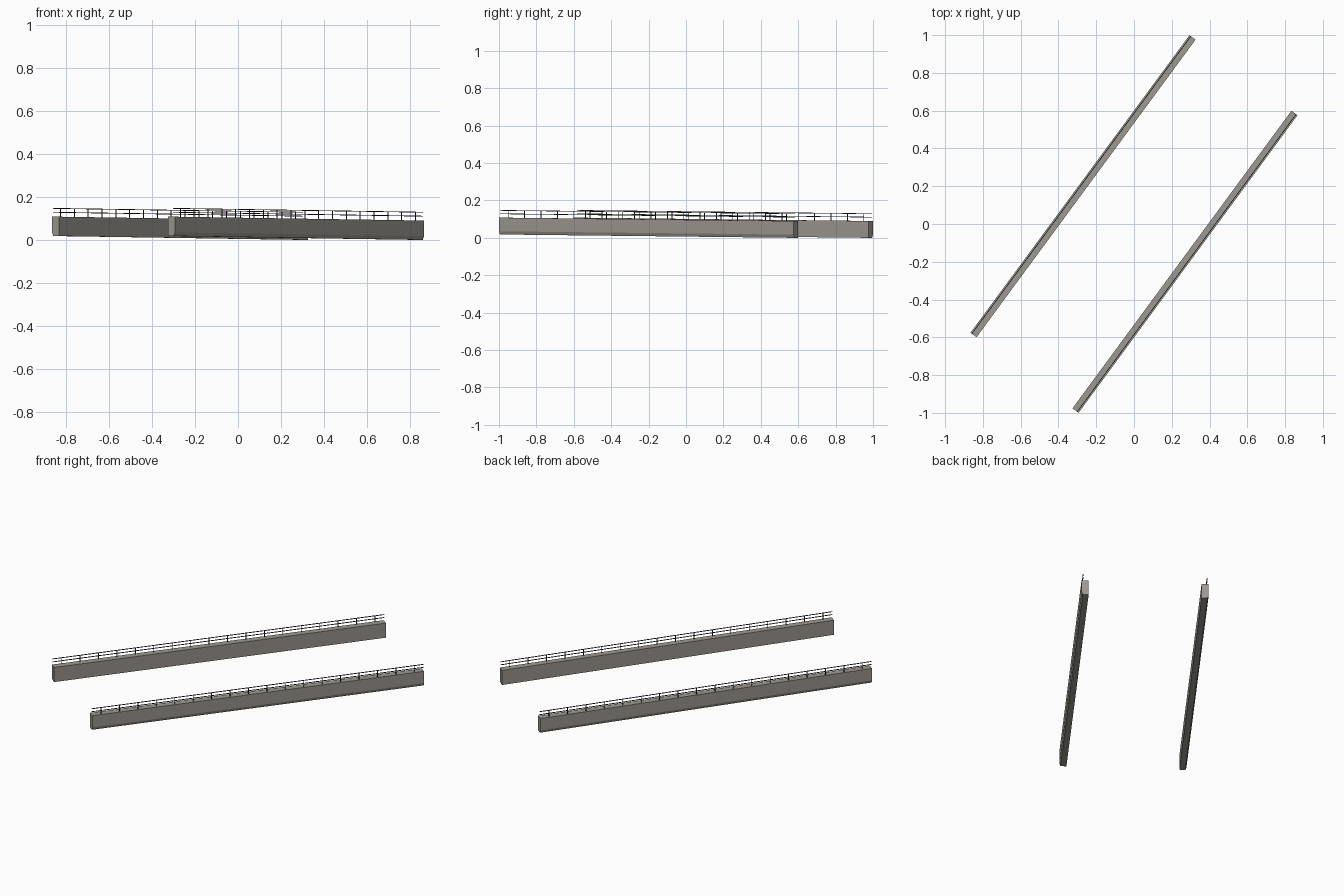
import bpy, bmesh, math
from mathutils import Vector

if "Cube" in bpy.data.objects:
    bpy.data.objects.remove(bpy.data.objects["Cube"])

ANGLE = math.radians(53.65)
LENGTH, WIDTH, HEIGHT = 1.956, 0.04, 0.09
DROP = 0.018                      # fall over the full length
POSTS, RAIL_H, RAIL_T = 18, 0.0405, 0.0035
RAIL_U = 0.011                    # railing offset towards the outer edge
ALONG = Vector((math.cos(ANGLE), math.sin(ANGLE), 0))
ACROSS = Vector((math.sin(ANGLE), -math.cos(ANGLE), 0))


def material(name, colour):
    m = bpy.data.materials.new(name)
    m.diffuse_color = (*colour, 1)
    m.use_nodes = True
    m.node_tree.nodes["Principled BSDF"].inputs["Base Color"].default_value = m.diffuse_color
    return m


concrete = material("concrete", (0.34, 0.32, 0.285))
metal = material("dark_metal", (0.03, 0.03, 0.04))


def sweep(bm, profile, s0, s1, place):
    """Closed (across, height) profile swept along the beam from s0 to s1."""
    a, b = ([bm.verts.new(place(s, u, z)) for u, z in profile] for s in (s0, s1))
    n = len(profile)
    bm.faces.new(a)
    bm.faces.new(b[::-1])
    for i in range(n):
        j = (i + 1) % n
        bm.faces.new((a[i], b[i], b[j], a[j]))


def rect(u, z0, z1, w):
    return [(u - w / 2, z0), (u + w / 2, z0), (u + w / 2, z1), (u - w / 2, z1)]


def finish(bm, name, mat):
    bmesh.ops.recalc_face_normals(bm, faces=bm.faces)
    me = bpy.data.meshes.new(name)
    bm.to_mesh(me)
    bm.free()
    me.materials.append(mat)
    bpy.context.collection.objects.link(bpy.data.objects.new(name, me))


def side(label, sign):
    centre = sign * Vector((0.27, -0.2, 0))

    def place(s, u, z):
        fall = DROP * (0.5 - s / LENGTH)
        return centre + ALONG * s + ACROSS * (u * sign) + Vector((0, 0, z + fall))

    half, w = LENGTH / 2, WIDTH / 2

    # parapet beam with a chamfered outer bottom edge
    bm = bmesh.new()
    sweep(bm, [(-w, 0), (w - 0.007, 0), (w, 0.017), (w, HEIGHT), (-w, HEIGHT)],
          -half, half, place)
    finish(bm, label + "_parapet_beam", concrete)

    # top rail and middle rail
    for name, z in (("top_rail", HEIGHT + RAIL_H), ("middle_rail", HEIGHT + RAIL_H * 0.55)):
        bm = bmesh.new()
        sweep(bm, rect(RAIL_U, z - RAIL_T, z, RAIL_T), -half, half, place)
        finish(bm, f"{label}_{name}", metal)

    # evenly spaced posts
    bm = bmesh.new()
    for i in range(POSTS):
        s = -half + (i + 0.5) * LENGTH / POSTS
        sweep(bm, rect(RAIL_U, HEIGHT - 0.002, HEIGHT + RAIL_H - RAIL_T / 2, RAIL_T * 0.8),
              s - RAIL_T / 2, s + RAIL_T / 2, place)
    finish(bm, label + "_railing_posts", metal)


side("right", 1)
side("left", -1)
